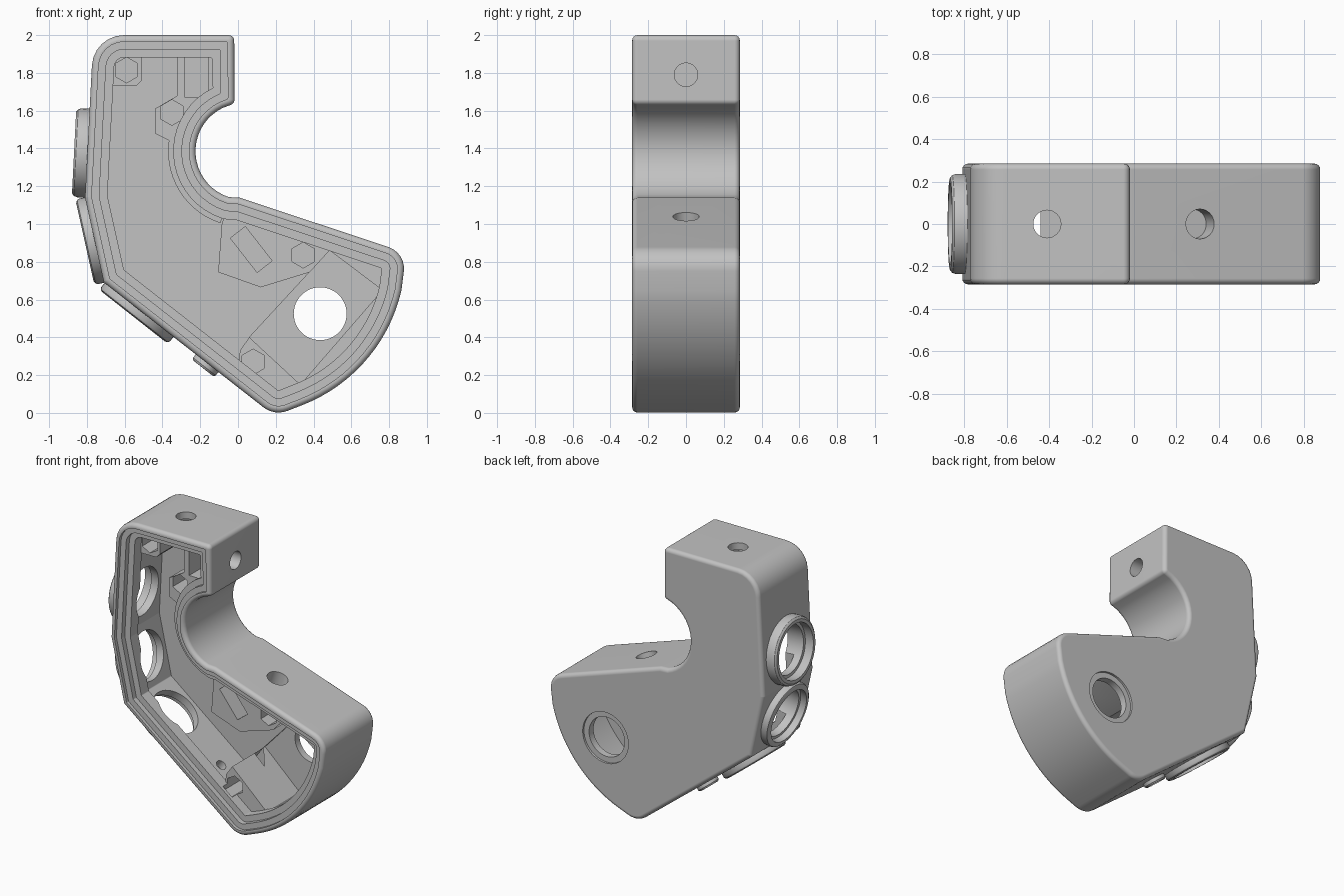
import bpy
import bmesh
from math import cos, sin, tan, radians, pi
from mathutils import Vector, Matrix

if "Cube" in bpy.data.objects:
    bpy.data.objects.remove(bpy.data.objects["Cube"])

grey = bpy.data.materials.new("plain grey")
grey.use_nodes = True
COLOUR = (0.54, 0.54, 0.54, 1)
grey.diffuse_color = COLOUR
grey.node_tree.nodes["Principled BSDF"].inputs["Base Color"].default_value = COLOUR

HALF = 0.285      # half depth of the housing
FLOOR = 0.2       # inner face of the back plate
BOSS = -0.15      # front face of the bosses
NOTCH = (0.03, 1.385)
SWEEP = (0.03, 0.84)


def arc(centre, radius, start, end, count):
    angles = [radians(start + (end - start) * i / (count - 1)) for i in range(count)]
    return [(centre[0] + radius * cos(a), centre[1] + radius * sin(a)) for a in angles]


# Sharp outline of the housing, clockwise: x, z, corner radius
notch = [(x, z, 0) for x, z in arc(NOTCH, 0.255, 108, 252, 20)]
notch[0] = (notch[0][0] + 0.03, notch[0][1] + 0.01, 0.03)
sweep = [(x, z, 0) for x, z in arc(SWEEP, 0.857, -13, -69, 16)]
CORNERS = ([(-0.765, 2, 0.17), (-0.02, 2, 0.03)] + notch + [(0.01, 1.139, 0), (0.89, 0.847, 0.12)]
           + sweep + [(0.193, -0.016, 0.13), (-0.71, 0.69, 0.03), (-0.81, 1.14, 0.03)])


def outline(inset):
    """Outline moved inward by inset, with its corners rounded."""
    raw = [Vector(c[:2]) for c in CORNERS]
    n = len(raw)
    moved = []
    for i, p in enumerate(raw):
        a = (p - raw[i - 1]).normalized()
        b = (raw[(i + 1) % n] - p).normalized()
        na, nb = Vector((a.y, -a.x)), Vector((b.y, -b.x))
        moved.append(p + (na + nb) * inset / (1 + na.dot(nb)))
    points = []
    for i, p in enumerate(moved):
        if not CORNERS[i][2]:
            points.append(p)
            continue
        r = max(CORNERS[i][2] - inset, 0.01)
        u = (moved[i - 1] - p).normalized()
        v = (moved[(i + 1) % n] - p).normalized()
        half = u.angle(v) / 2
        trim = r / tan(half)
        centre = p + (u + v).normalized() * r / sin(half)
        da, db = p + u * trim - centre, p + v * trim - centre
        turn = pi - 2 * half
        for k in range(7):
            t = k / 6
            points.append(centre + (da * sin((1 - t) * turn) + db * sin(t * turn)) / sin(turn))
    return points


def loft(name, rings):
    """Skin a stack of closed rings, each a list of points and a depth."""
    bm = bmesh.new()
    loops = [[bm.verts.new((p[0], y, p[1])) for p in pts] for pts, y in rings]
    n = len(loops[0])
    for lower, upper in zip(loops, loops[1:]):
        for i in range(n):
            j = (i + 1) % n
            bm.faces.new((lower[i], lower[j], upper[j], upper[i]))
    bm.faces.new(loops[0])
    bm.faces.new(loops[-1])
    bmesh.ops.recalc_face_normals(bm, faces=bm.faces)
    mesh = bpy.data.meshes.new(name)
    bm.to_mesh(mesh)
    bm.free()
    mesh.materials.append(grey)
    obj = bpy.data.objects.new(name, mesh)
    bpy.context.collection.objects.link(obj)
    return obj


def prism(name, pts, front, back):
    return loft(name, [(pts, front), (pts, back)])


def turned(name, point, axis, profile):
    """Round part about an axis in the x-z plane; profile is (radius, position) pairs."""
    obj = loft(name, [(arc((0, 0), r, 0, 352.5, 48), at) for r, at in profile])
    direction = Vector((axis[0], 0, axis[1]))
    turn = Vector((0, 1, 0)).rotation_difference(direction).to_matrix().to_4x4()
    obj.data.transform(Matrix.Translation((point[0], 0, point[1])) @ turn)
    return obj


def combine(tool, operation):
    mod = housing.modifiers.new(tool.name, "BOOLEAN")
    mod.operation, mod.solver, mod.object = operation, "EXACT", tool
    bpy.context.view_layer.objects.active = housing
    bpy.ops.object.modifier_apply(modifier=mod.name)
    bpy.data.objects.remove(tool)


def add(tool):
    combine(tool, "UNION")


def cut(tool):
    combine(tool, "DIFFERENCE")


# Housing shell with rounded rims
E = 0.028
fillet = [(E * (1 - sin(a)), HALF - E * (1 - cos(a))) for a in [radians(22.5 * k) for k in range(5)]]
rims = [(d, -y) for d, y in fillet] + [(d, y) for d, y in reversed(fillet)]
housing = loft("housing", [(outline(d), y) for d, y in rims])

# Hollow: two lid ledges and a flange near the front, thin walls behind it
steps = [(0.035, -0.32), (0.035, -0.262), (0.075, -0.262), (0.075, -0.225), (0.118, -0.225),
         (0.118, -0.14), (0.05, -0.14), (0.05, FLOOR)]
cut(loft("hollow", [(outline(d), y) for d, y in steps]))

# Inner bosses and thick rib behind the notch
BACK = FLOOR + 0.04
add(prism("notch_rib", arc(NOTCH, 0.4, 120, 252, 24) + arc(NOTCH, 0.29, 252, 120, 24), -0.145, BACK))
add(prism("top_corner_boss", [(-0.62, 1.97), (-0.51, 1.97), (-0.51, 1.76), (-0.54, 1.73),
                              (-0.76, 1.73), (-0.75, 1.85), (-0.71, 1.93)], BOSS, BACK))
add(prism("top_boss", [(-0.32, 1.97), (-0.32, 1.68), (-0.44, 1.61), (-0.44, 1.48), (-0.36, 1.44),
                       (-0.25, 1.39), (-0.2, 1.6), (-0.05, 1.67), (-0.05, 1.97)], BOSS, BACK))
add(prism("middle_boss", [(-0.03, 1.1), (-0.085, 1.01), (-0.105, 0.745), (0.12, 0.665),
                          (0.38, 0.745), (0.485, 0.86), (0.764, 0.65), (0.83, 0.7),
                          (0.8, 0.8), (0.6, 0.92)], BOSS, BACK))
add(prism("lower_boss", [(0, 0.16), (0.01, 0.33), (0.06, 0.4), (0.33, 0.15), (0.345, 0.085),
                         (0.2, 0.03), (0.12, 0.06)], BOSS, BACK))

# Raised port rings on the outer walls: centre, normal, radius, height
PORTS = [((-0.8, 1.375), (-0.999, 0.05), 0.236, 0.068),
         ((-0.76, 0.915), (-0.976, -0.217), 0.232, 0.052),
         ((-0.525, 0.544), (-0.619, -0.786), 0.232, 0.045),
         ((-0.165, 0.261), (-0.619, -0.786), 0.076, 0.034)]
for centre, normal, r, height in PORTS:
    add(turned("port_ring", centre, normal, [(r, -0.03), (r, height * 0.6), (r - 0.006, height * 0.85),
                                             (r - 0.02, height)]))
for centre, normal, r, height in PORTS:
    hole = r * 0.73 if r > 0.1 else 0.035
    cut(turned("port_hole", centre, normal, [(hole, -0.17), (hole, 0.005), (r * 0.82, 0.005),
                                             (r * 0.82, 0.1)]))

# Hexagonal nut pockets
for centre in [(-0.59, 1.815), (-0.35, 1.59), (0.345, 0.835), (0.08, 0.27)]:
    cut(prism("nut_pocket", arc(centre, 0.068, 30, 330, 6), BOSS - 0.05, 0.0))

# Rectangular nut slots
for centre, length, width, angle in [((-0.22, 1.785), 0.23, 0.12, 90), ((0.07, 0.865), 0.23, 0.1, -52)]:
    u = Vector((cos(radians(angle)), sin(radians(angle)))) * length / 2
    v = Vector((-u.y, u.x)).normalized() * width / 2
    c = Vector(centre)
    cut(prism("nut_slot", [c + u + v, c - u + v, c - u - v, c + u - v], BOSS - 0.05, 0.08))

# Bolt holes through the walls
for centre, axis, r, depth in [((-0.41, 2), (0, 1), 0.065, 0.16), ((-0.02, 1.79), (1, 0), 0.062, 0.2),
                               ((0.312, 1.04), (0.315, 0.949), 0.07, 0.12)]:
    cut(turned("bolt_hole", centre, axis, [(r, -depth), (r, 0.1)]))

# Pivot hole in a shallow rectangular seat, with a round recess on the back
PIVOT = (0.435, 0.525)
cut(prism("pivot_seat", [(0.485, 0.86), (0.06, 0.4), (0.33, 0.15), (0.764, 0.65)], 0.1, FLOOR + 0.02))
cut(prism("pivot_hole", arc(PIVOT, 0.14, 0, 352.5, 48), 0.1, 0.4))
cut(prism("pivot_recess", arc(PIVOT, 0.18, 0, 352.5, 48), HALF - 0.015, 0.4))

# Smooth shading with crisp edges
bpy.ops.object.select_all(action="DESELECT")
housing.select_set(True)
bpy.context.view_layer.objects.active = housing
bpy.ops.object.shade_smooth_by_angle(angle=radians(32))
weights = housing.modifiers.new("flat_face_weighting", "WEIGHTED_NORMAL")
weights.keep_sharp = True
